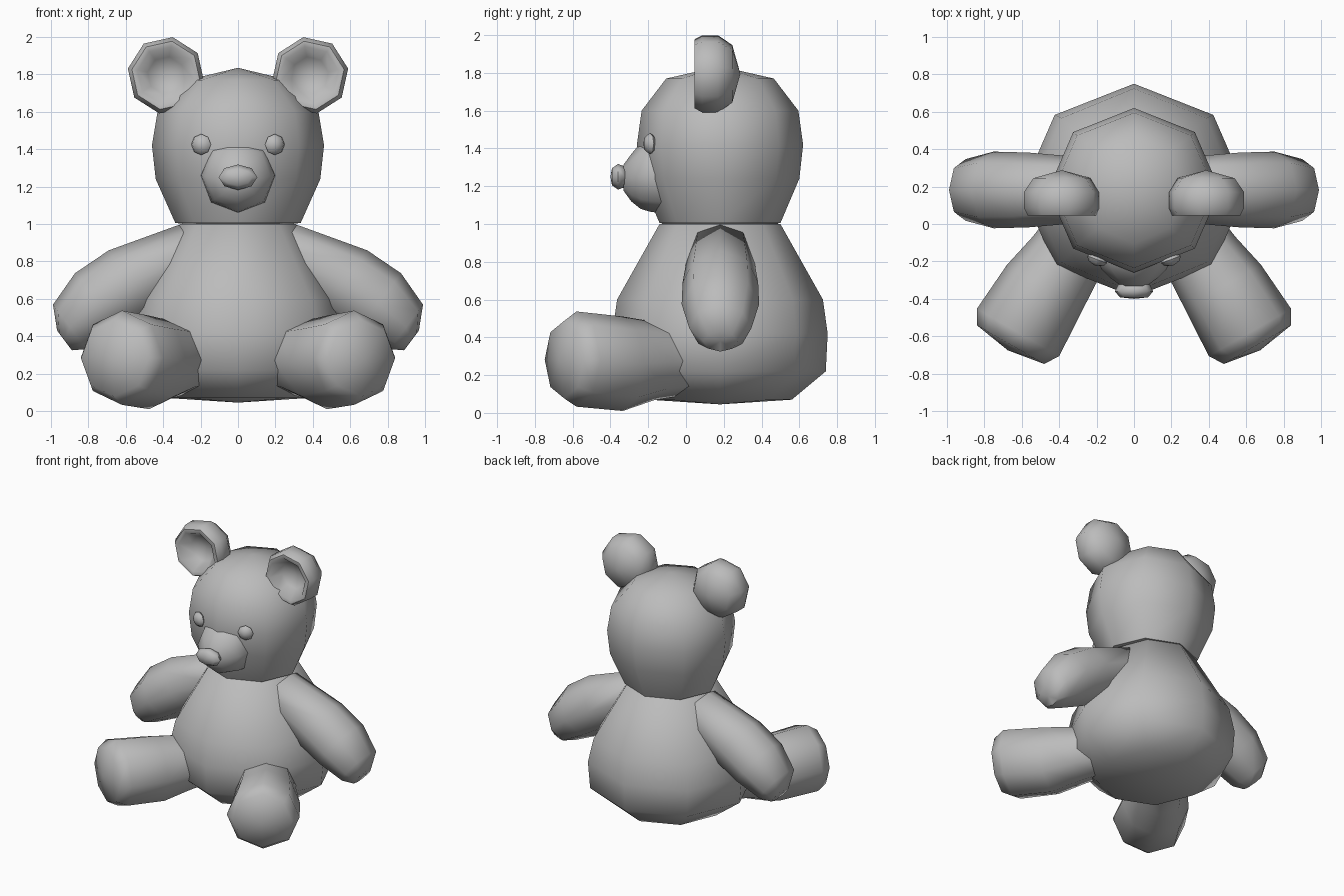
import bpy, bmesh
from math import sin, cos, tau, radians
from mathutils import Vector

cube = bpy.data.objects.get("Cube")
if cube:
    bpy.data.objects.remove(cube)

SIDES = 8
plush = bpy.data.materials.new("plush grey")
plush.use_nodes = True
grey = (0.5, 0.5, 0.5, 1)
plush.diffuse_color = grey
plush.node_tree.nodes["Principled BSDF"].inputs["Base Color"].default_value = grey


def loft(name, rings, u, v, turn=0, mirror=False):
    """Skin 8-sided rings (centre, half size on u, half size on v); zero size is a point."""
    bm = bmesh.new()
    u, v = Vector(u).normalized(), Vector(v).normalized()
    loops = []
    for centre, a, b in rings:
        c = Vector(centre)
        if a == 0:
            loops.append([bm.verts.new(c)] * SIDES)
            continue
        angles = [tau * i / SIDES + turn for i in range(SIDES)]
        loops.append([bm.verts.new(c + u * a * cos(t) + v * b * sin(t)) for t in angles])
    for lo, hi in zip(loops, loops[1:]):
        for i in range(SIDES):
            j = (i + 1) % SIDES
            bm.faces.new(dict.fromkeys((lo[i], lo[j], hi[j], hi[i])))
    bmesh.ops.recalc_face_normals(bm, faces=bm.faces)
    add_object(name if not mirror else "left_" + name, bm)
    if mirror:
        bmesh.ops.scale(bm, vec=(-1, 1, 1), verts=bm.verts)
        bmesh.ops.reverse_faces(bm, faces=bm.faces)
        add_object("right_" + name, bm)
    bm.free()


def add_object(name, bm):
    mesh = bpy.data.meshes.new(name)
    bm.to_mesh(mesh)
    mesh.materials.append(plush)
    obj = bpy.data.objects.new(name, mesh)
    bpy.context.collection.objects.link(obj)
    bpy.ops.object.select_all(action="DESELECT")
    obj.select_set(True)
    bpy.context.view_layer.objects.active = obj
    bpy.ops.object.shade_smooth_by_angle(angle=radians(60))


def upright(profile):
    """Rings on the vertical axis of the torso from (z, half width, half depth)."""
    return [((0, 0.18, z), a, b) for z, a, b in profile]


X, Y, Z = (1, 0, 0), (0, 1, 0), (0, 0, 1)

# Torso and head
loft("body", upright([(0.045, 0, 0), (0.07, 0.38, 0.38), (0.22, 0.58, 0.56), (0.42, 0.6, 0.57),
                      (0.6, 0.55, 0.545), (1.0, 0.31, 0.32), (1.04, 0, 0)]), X, Y)
loft("head", upright([(0.98, 0, 0), (1.005, 0.335, 0.32), (1.24, 0.44, 0.42), (1.42, 0.46, 0.44),
                      (1.6, 0.43, 0.415), (1.77, 0.27, 0.285), (1.835, 0, 0)]), X, Y)

# Muzzle and nose
loft("muzzle", [((0, y, z), r, r) for y, z, r in
                [(-0.08, 1.26, 0.21), (-0.19, 1.26, 0.195), (-0.24, 1.255, 0.175),
                 (-0.29, 1.245, 0.125), (-0.33, 1.245, 0.07), (-0.34, 1.245, 0)]], X, Z)
loft("nose", [((0, y, 1.25), a, b) for y, a, b in
              [(-0.3, 0, 0), (-0.325, 0.085, 0.055), (-0.36, 0.103, 0.068),
               (-0.392, 0.075, 0.045), (-0.4, 0, 0)]], X, Z)

# Eyes, flattened and turned outward
eye_out = Vector((0.35, -0.94, 0))
loft("eye", [(Vector((0.197, -0.19, 1.425)) + eye_out * d, r, r) for d, r in
             [(-0.035, 0), (-0.022, 0.042), (0, 0.056), (0.022, 0.042), (0.035, 0)]],
     (0.94, 0.35, 0), Z, mirror=True)

# Ears with a hollow front
loft("ear", [((0.385, y, 1.795), r, r) for y, r in
             [(0.15, 0), (0.13, 0.1), (0.045, 0.155), (0.045, 0.185), (0.085, 0.207),
              (0.17, 0.207), (0.245, 0.155), (0.288, 0)]],
     X, Z, turn=radians(10), mirror=True)


# Arms: each ring runs between its upper and lower edge points
def arm_ring(top, bottom, depth):
    t, b = Vector((top[0], 0.182, top[1])), Vector((bottom[0], 0.182, bottom[1]))
    return (t + b) / 2, (t - b).length / 2, depth


loft("arm", [((0.15, 0.182, 0.87), 0, 0),
             arm_ring((0.31, 1.0), (0.12, 0.72), 0.17),
             arm_ring((0.69, 0.86), (0.44, 0.52), 0.2),
             arm_ring((0.88, 0.73), (0.62, 0.42), 0.205),
             arm_ring((1.0, 0.56), (0.8, 0.34), 0.165),
             arm_ring((0.985, 0.41), (0.87, 0.345), 0.09),
             ((0.93, 0.182, 0.38), 0, 0)],
     (0.6, 0, 0.8), Y, mirror=True)

# Legs splayed outward, with a softly domed sole
loft("leg", [((0.25, 0.02, 0.27), 0, 0), ((0.28, -0.03, 0.275), 0.185, 0.185),
             ((0.36, -0.17, 0.275), 0.208, 0.208), ((0.475, -0.335, 0.26), 0.235, 0.25),
             ((0.62, -0.58, 0.285), 0.254, 0.252), ((0.66, -0.645, 0.282), 0.207, 0.205),
             ((0.675, -0.675, 0.28), 0, 0)],
     (0.87, 0.5, 0), Z, mirror=True)
